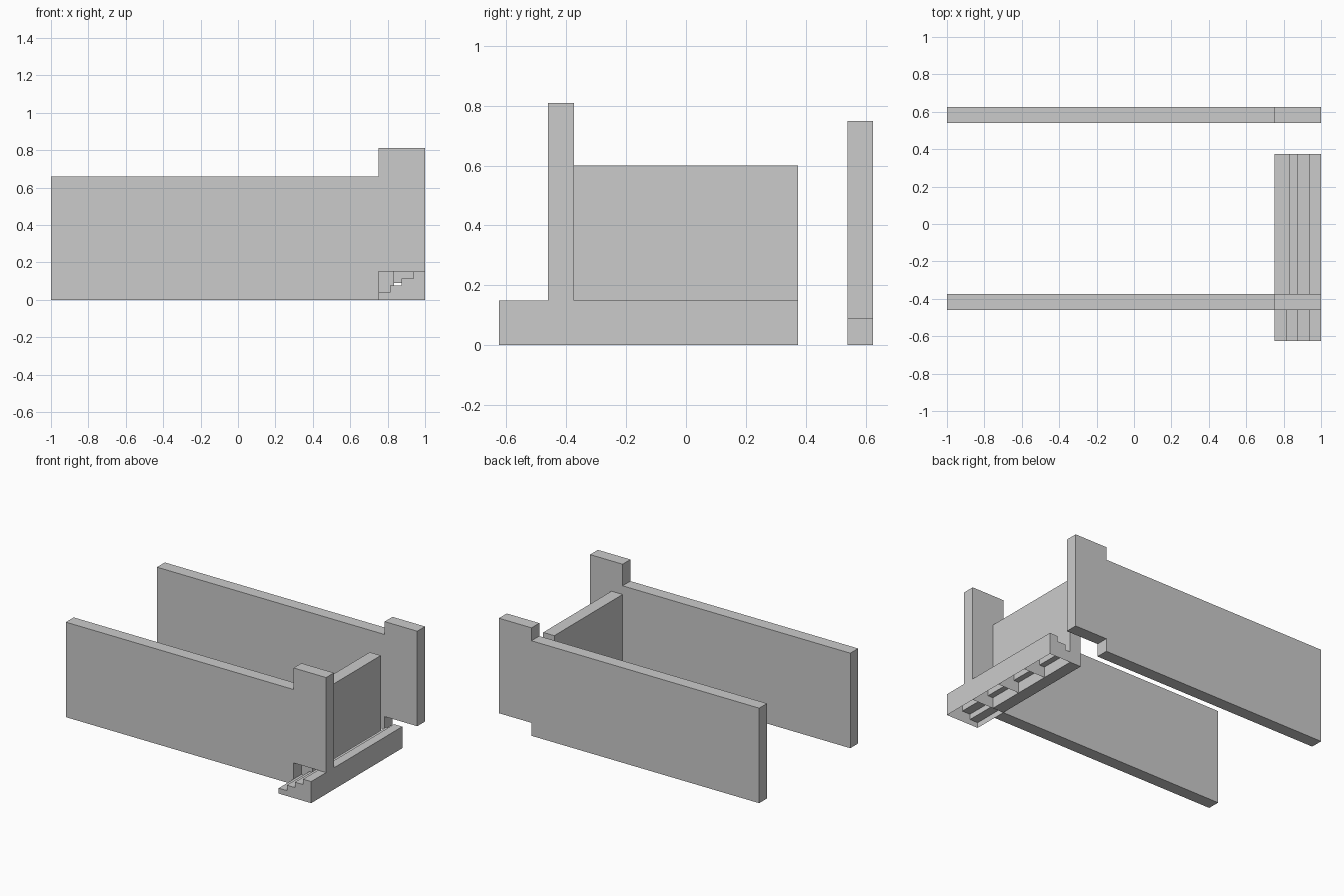
import bpy, bmesh
from mathutils import Vector

if "Cube" in bpy.data.objects:
    bpy.data.objects.remove(bpy.data.objects["Cube"])


def extrude_profile(name, profile, y0, y1):
    """Closed solid from an (x, z) profile, extruded along y."""
    bm = bmesh.new()
    face = bm.faces.new([bm.verts.new((x, y0, z)) for x, z in profile])
    ext = bmesh.ops.extrude_face_region(bm, geom=[face], use_keep_orig=True)
    verts = [g for g in ext["geom"] if isinstance(g, bmesh.types.BMVert)]
    bmesh.ops.translate(bm, vec=Vector((0, y1 - y0, 0)), verts=verts)
    bmesh.ops.recalc_face_normals(bm, faces=bm.faces)
    return finish(name, bm)


def finish(name, bm):
    mesh = bpy.data.meshes.new(name)
    bm.to_mesh(mesh)
    bm.free()
    obj = bpy.data.objects.new(name, mesh)
    bpy.context.collection.objects.link(obj)
    return obj


X0, X1 = 0.75, 1.0      # end bay holding the steps
THICK = 0.086


def side_wall(name, y0, lift):
    """Long wall whose end bay is shifted up by lift."""
    h = 0.66
    profile = [(-1, 0), (X0, 0), (X0, lift), (X1, lift),
               (X1, h + lift), (X0, h + lift), (X0, h), (-1, h)]
    return extrude_profile(name, profile, y0, y0 + THICK)


# Long side walls
side_wall("front_wall", -0.375 - THICK, 0.15)
side_wall("back_wall", 0.625 - THICK, 0.09)

# Cross panel between the walls
extrude_profile("end_panel", [(X0, 0), (X0 + 0.085, 0), (X0 + 0.085, 0.6), (X0, 0.6)],
                -0.375, 0.375)

# Steps: four hollow units in a row, each open underneath
STEPS, RUN, RISE, UNIT = 4, 0.0625, 0.0375, 0.25
profile = [(X0, 0)]
for i in range(STEPS):
    profile += [(X0 + i * RUN, (i + 1) * RISE), (X0 + (i + 1) * RUN, (i + 1) * RISE)]
profile.append((X1, 0))

for k in range(4):
    y = -0.625 + k * UNIT
    steps = extrude_profile("step_unit_%d" % (k + 1), profile, y, y + UNIT)
    bm = bmesh.new()
    bm.from_mesh(steps.data)
    bottom = [f for f in bm.faces if f.normal.z < -0.9]
    bmesh.ops.delete(bm, geom=bottom, context='FACES_ONLY')
    bm.to_mesh(steps.data)
    bm.free()
